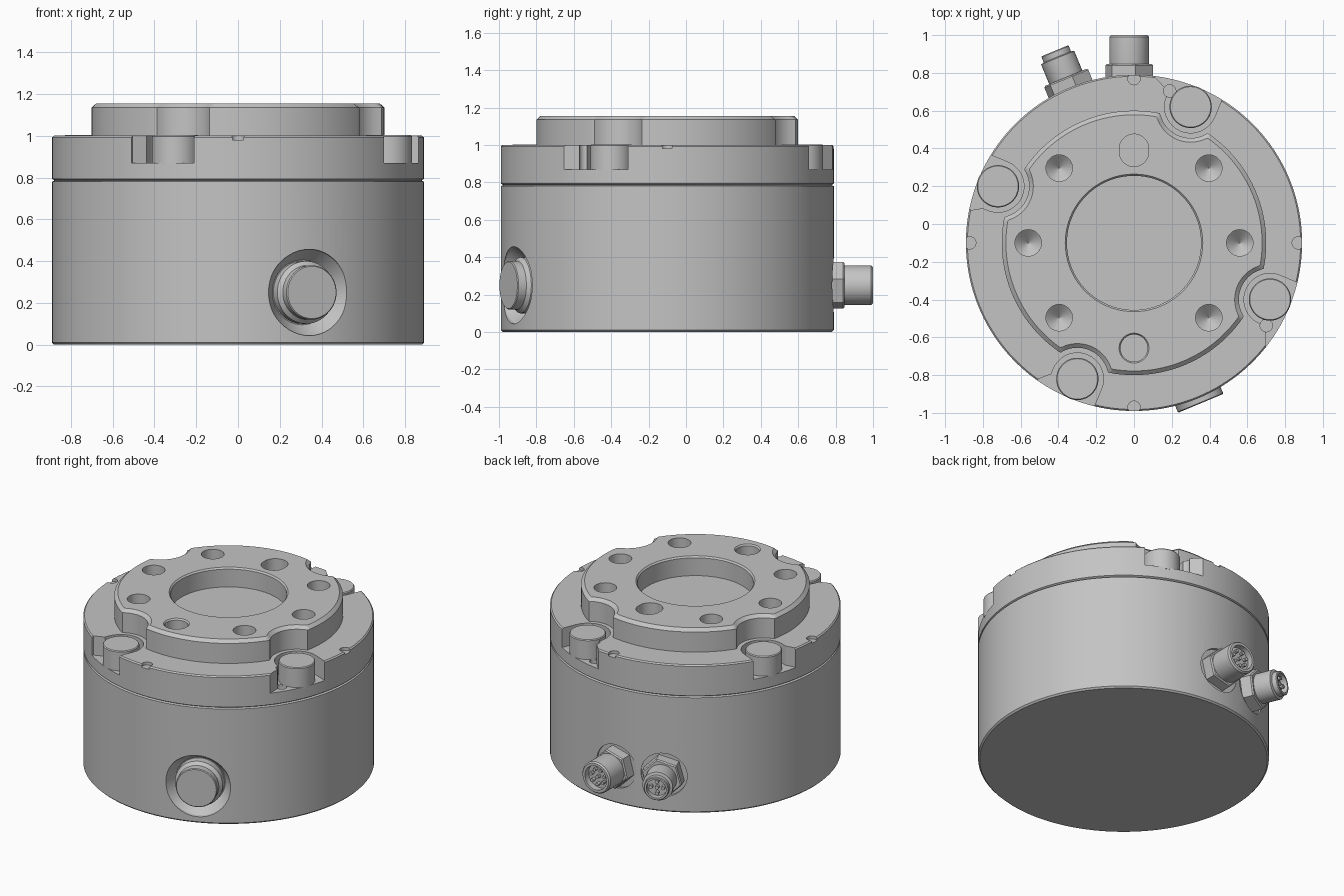
import bpy, bmesh
from math import sin, cos, pi, sqrt, radians
from mathutils import Matrix, Vector

if "Cube" in bpy.data.objects:
    bpy.data.objects.remove(bpy.data.objects["Cube"])

AXIS = Matrix.Translation((0, -0.1, 0))
R = 0.89
BOLT_D = 0.78
BOLT_A = [radians(67.4 + 90 * i) for i in range(4)]   # back, left, front, right
FLARES = [(0.13, 0.25), (0.13, 0.17), (0.19, 0.13), (0.25, 0.13)]

metal = bpy.data.materials.new("satin_grey")
metal.use_nodes = True
metal.diffuse_color = (0.55, 0.55, 0.55, 1)
metal.node_tree.nodes["Principled BSDF"].inputs["Base Color"].default_value = metal.diffuse_color


def loft(name, rings, matrix=AXIS):
    """Skin a stack of equal-length closed loops and cap both ends."""
    bm = bmesh.new()
    loops = [[bm.verts.new(matrix @ Vector(p)) for p in ring] for ring in rings]
    n = len(loops[0])
    for a, b in zip(loops, loops[1:]):
        for i in range(n):
            j = (i + 1) % n
            bm.faces.new((a[i], a[j], b[j], b[i]))
    bm.faces.new(loops[0])
    bm.faces.new(loops[-1])
    bmesh.ops.recalc_face_normals(bm, faces=bm.faces)
    mesh = bpy.data.meshes.new(name)
    bm.to_mesh(mesh)
    bm.free()
    mesh.materials.append(metal)
    obj = bpy.data.objects.new(name, mesh)
    bpy.context.collection.objects.link(obj)
    return obj


def circle(r, z, n, phase=0.0):
    return [(r * cos(2 * pi * i / n + phase), r * sin(2 * pi * i / n + phase), z) for i in range(n)]


def lathe(name, profile, matrix=AXIS, n=48, phase=0.0):
    return loft(name, [circle(r, z, n, phase) for r, z in profile], matrix)


def prism(name, outline, z0, z1, matrix=AXIS):
    return loft(name, [[(x, y, z) for x, y in outline] for z in (z0, z1)], matrix)


def cut(obj, cutters):
    for c in cutters:
        c.hide_render = True
        m = obj.modifiers.new("cut", 'BOOLEAN')
        m.operation, m.solver, m.object = 'DIFFERENCE', 'EXACT', c
    bpy.context.view_layer.update()
    graph = bpy.context.evaluated_depsgraph_get()
    mesh = bpy.data.meshes.new_from_object(obj.evaluated_get(graph))
    obj.modifiers.clear()
    obj.data = mesh
    for c in cutters:
        bpy.data.objects.remove(c)


def polar(angle, r, z=0.0):
    """Frame on the body axis: local x points outward, z stays up."""
    return AXIS @ Matrix.Rotation(angle, 4, 'Z') @ Matrix.Translation((r, 0, z))


def radial(angle, z, side=0.0):
    """Frame whose local z points outward from the body axis."""
    return (AXIS @ Matrix.Translation((0, 0, z)) @ Matrix.Rotation(angle, 4, 'Z')
            @ Matrix.Rotation(pi / 2, 4, 'Y') @ Matrix.Translation((0, side, 0)))


# Lower housing with recesses for the plug and the two connectors
PLUG_A, CONN_A = radians(-67.4), radians(112.4)
PORT_Z = 0.25
housing = lathe("housing", [(R - 0.01, 0), (R, 0.01), (R, 0.78), (R - 0.012, 0.785), (R - 0.012, 0.8)], n=160)
cut(housing, [
    lathe("plug_recess", [(0.155, 0.8), (0.165, 0.815), (0.205, 0.87), (0.215, 1)], radial(PLUG_A, PORT_Z)),
    lathe("port_recess", [(0.145, 0.87), (0.145, 1)], radial(pi / 2, PORT_Z, 0.025)),
    lathe("port_recess", [(0.145, 0.87), (0.145, 1)], radial(CONN_A, PORT_Z)),
])

# Upper mounting ring with bolt pockets, dowel holes and rim notches
ring = lathe("mounting_ring", [(R - 0.012, 0.786), (R, 0.793), (R, 0.992), (R - 0.008, 1.0)], n=160)
pocket_cutters = []
for a, (low, high) in zip(BOLT_A, FLARES):
    w = 0.138
    arc = [(w * cos(t), w * sin(t)) for t in [pi / 2 + pi * k / 20 for k in range(21)]]
    mouth = [(0.03, -w), (0.08, -max(low, w)), (0.3, -max(low, w)),
             (0.3, max(high, w)), (0.08, max(high, w)), (0.03, w)]
    pocket_cutters.append(prism("pocket", arc + mouth, 0.87, 1.1, polar(a, BOLT_D)))
for a, side in ((BOLT_A[0], 1), (BOLT_A[3], -1)):
    m = polar(a, BOLT_D) @ Matrix.Translation((0.035, side * 0.135, 0))
    pocket_cutters.append(lathe("dowel_hole", [(0.033, 0.82), (0.033, 1.05)], m, 24))
for i in range(4):
    pocket_cutters.append(lathe("rim_notch", [(0.033, 0.98), (0.033, 1.05)], polar(i * pi / 2, 0.87), 24))
cut(ring, pocket_cutters)

# Bolt heads in the pockets
for a in BOLT_A:
    lathe("bolt_head", [(0.112, 0.86), (0.112, 0.997), (0.107, 1.003)], polar(a, BOLT_D))


# Output flange, scalloped around the bolt heads
def flange_outline(radius, notch, z, n=480):
    pts = []
    for i in range(n):
        t = 2 * pi * i / n
        r = radius
        for a in BOLT_A:
            s = BOLT_D * sin(t - a)
            if cos(t - a) > 0 and abs(s) < notch:
                r = min(r, BOLT_D * cos(t - a) - sqrt(notch ** 2 - s ** 2))
        pts.append((r * cos(t), r * sin(t), z))
    return pts


flange = loft("output_flange", [flange_outline(0.7, 0.165, 0.995), flange_outline(0.7, 0.165, 1.135),
                                flange_outline(0.678, 0.187, 1.155)])
flange_cutters = [lathe("bore", [(0.355, 1.025), (0.355, 1.145), (0.365, 1.156), (0.365, 1.2)], n=96)]
for i in range(8):
    if i in (2, 6):
        continue
    flange_cutters.append(lathe("screw_hole", [(0.002, 1.01), (0.07, 1.07), (0.07, 1.2)],
                                polar(i * pi / 4, 0.56), 32))
flange_cutters.append(lathe("locating_hole", [(0.072, 1.02), (0.072, 1.145), (0.08, 1.156), (0.08, 1.2)],
                            polar(-pi / 2, 0.557), 32))
slot = [(x + (0.008 if x > 0 else -0.008), y) for x, y, z in circle(0.078, 0, 32, 0.05)]
flange_cutters.append(prism("locating_slot", slot, 1.02, 1.2, polar(pi / 2, 0.49)))
cut(flange, flange_cutters)

# Front plug
lathe("plug", [(0.15, 0.78), (0.15, 0.85), (0.13, 0.87), (0.13, 0.915), (0.125, 0.92)], radial(PLUG_A, PORT_Z))


# Back connectors: hex nut, hollow barrel, contact pins
def connector(name, m, barrel, recess, pins, pin_r):
    lathe(name + "_nut", [(0.13, 0.85), (0.13, 0.94), (0.122, 0.948)], m, 6, pi / 12)
    lathe(name + "_barrel", barrel + [(recess, 1.1), (recess, 1.06)], m, 40)
    for i in range(pins):
        t = 2 * pi * i / pins
        pm = m @ Matrix.Translation((recess * 0.62 * cos(t), recess * 0.62 * sin(t), 0))
        lathe(name + "_pin", [(pin_r, 1.05), (pin_r, 1.085)], pm, 12)
    lathe(name + "_pin", [(pin_r, 1.05), (pin_r, 1.085)], m, 12)


connector("large_connector", radial(pi / 2, PORT_Z, 0.025),
          [(0.09, 0.86), (0.105, 0.945), (0.105, 1.09), (0.097, 1.1)], 0.08, 7, 0.011)
connector("small_connector", radial(CONN_A, PORT_Z),
          [(0.08, 0.86), (0.095, 0.945), (0.095, 1.06), (0.078, 1.065), (0.078, 1.095), (0.074, 1.1)],
          0.062, 4, 0.012)

# Smooth round walls, keep edges crisp
bpy.ops.object.select_all(action='DESELECT')
for o in bpy.context.collection.objects:
    if o.type == 'MESH' and metal.name in o.data.materials:
        o.select_set(True)
        bpy.context.view_layer.objects.active = o
bpy.ops.object.shade_smooth_by_angle(angle=radians(30))
